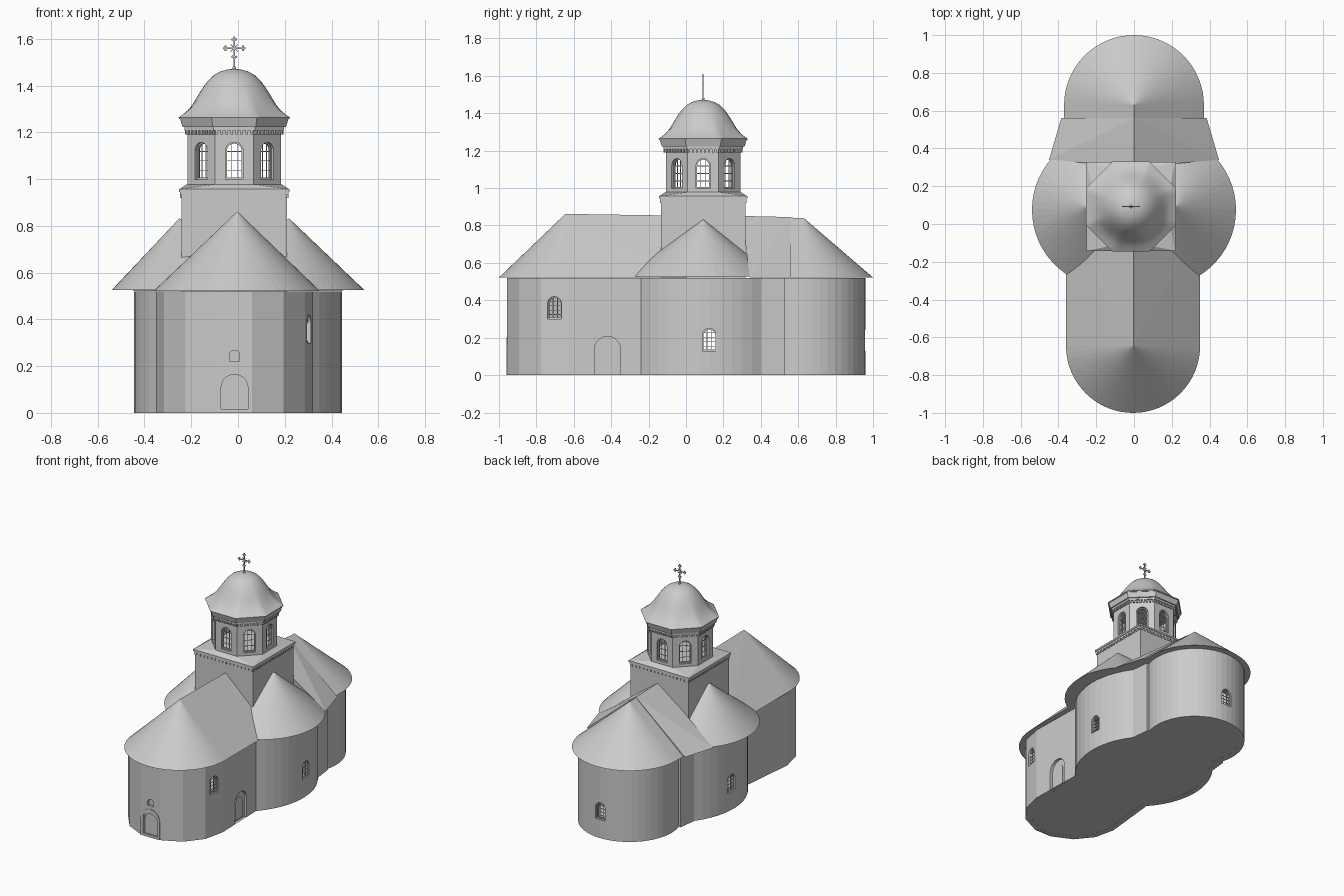
import bpy, bmesh, math
from mathutils import Matrix, Vector

if "Cube" in bpy.data.objects:
    bpy.data.objects.remove(bpy.data.objects["Cube"])

stone = bpy.data.materials.new("light_grey")
stone.diffuse_color = (0.6, 0.6, 0.6, 1)
stone.use_nodes = True
stone.node_tree.nodes["Principled BSDF"].inputs["Base Color"].default_value = stone.diffuse_color
sin, cos, rad = math.sin, math.cos, math.radians
TX, TY = -0.016, 0.092          # tower axis


def finish(name, bm):
    me = bpy.data.meshes.new(name)
    bm.to_mesh(me)
    bm.free()
    me.materials.append(stone)
    ob = bpy.data.objects.new(name, me)
    bpy.context.collection.objects.link(ob)
    return ob


def hull(name, pts):
    bm = bmesh.new()
    for p in pts:
        bm.verts.new(p)
    res = bmesh.ops.convex_hull(bm, input=bm.verts)
    junk = [g for g in res["geom_interior"] if isinstance(g, bmesh.types.BMVert)]
    bmesh.ops.delete(bm, geom=junk, context='VERTS')
    bmesh.ops.recalc_face_normals(bm, faces=bm.faces)
    return finish(name, bm)


def arc(cx, cy, r, a0, a1, n):
    return [(cx + r * cos(rad(a0 + (a1 - a0) * i / n)),
             cy + r * sin(rad(a0 + (a1 - a0) * i / n))) for i in range(n + 1)]


def lift(pts, z):
    return [(x, y, z) for x, y in pts]


def octagon(a, z):
    r = a / cos(math.pi / 8)
    return lift(arc(TX, TY, r, 22.5, 337.5, 7), z)


def square(h, z):
    return [(TX + i * h, TY + j * h, z) for i, j in ((-1, -1), (1, -1), (1, 1), (-1, 1))]


def tube(name, pts, z0, z1, thick):
    """Open-ended wall around a counter-clockwise outline, thickened inwards."""
    bm = bmesh.new()
    lo = [bm.verts.new((p[0], p[1], z0)) for p in pts]
    hi = [bm.verts.new((p[0], p[1], z1)) for p in pts]
    n = len(pts)
    for i in range(n):
        j = (i + 1) % n
        bm.faces.new((lo[i], lo[j], hi[j], hi[i]))
    ob = finish(name, bm)
    m = ob.modifiers.new("thickness", 'SOLIDIFY')
    m.thickness, m.offset, m.use_even_offset = thick, -1, True
    return ob


def place(loc, ang):             # local -y looks outward at angle ang
    return Matrix.Translation(loc) @ Matrix.Rotation(rad(ang), 4, 'Z')


def arch(w, h, z0=0.0, n=10):
    r = w / 2
    return [(-r, z0), (r, z0)] + [(r * cos(math.pi * i / n), h - r + r * sin(math.pi * i / n))
                                  for i in range(n + 1)]


def add_arch(bm, mat, w, h, y0, y1, z0=0.0):
    pts = arch(w, h, z0)
    a = [bm.verts.new(mat @ Vector((x, y0, z))) for x, z in pts]
    b = [bm.verts.new(mat @ Vector((x, y1, z))) for x, z in pts]
    n = len(pts)
    bm.faces.new(a)
    bm.faces.new(b[::-1])
    for i in range(n):
        j = (i + 1) % n
        bm.faces.new((a[j], a[i], b[i], b[j]))


def add_ring(bm, mat, w, h, t, y0, y1, z0=0.0):
    """Arched frame: outer size w x h, bar width t."""
    rings = []
    for pts in (arch(w, h, z0), arch(w - 2 * t, h - t, z0 + t)):
        for y in (y0, y1):
            rings.append([bm.verts.new(mat @ Vector((x, y, z))) for x, z in pts])
    of, ob_, inf, ib = rings
    n = len(of)
    for i in range(n):
        j = (i + 1) % n
        bm.faces.new((of[i], of[j], inf[j], inf[i]))
        bm.faces.new((ob_[j], ob_[i], ib[i], ib[j]))
        bm.faces.new((of[j], of[i], ob_[i], ob_[j]))
        bm.faces.new((inf[i], inf[j], ib[j], ib[i]))


def add_box(bm, mat, c, s):
    bmesh.ops.create_cube(bm, size=1, matrix=mat @ Matrix.Translation(c) @ Matrix.Diagonal((*s, 1)))


def add_window(bm, mat, w, h, rows, y):
    add_ring(bm, mat, w + 0.004, h + 0.002, 0.008, y, y + 0.01)
    for k in (-1, 1):
        add_box(bm, mat, (k * w / 6, y + 0.005, h / 2), (0.003, 0.004, h * 0.93))
    for k in range(1, rows):
        add_box(bm, mat, (0, y + 0.005, h * k / rows), (w, 0.004, 0.003))


def cut(ob, bm):
    bmesh.ops.recalc_face_normals(bm, faces=bm.faces)
    cutter = finish("opening_cutter", bm)
    cutter.hide_render = True
    m = ob.modifiers.new("openings", 'BOOLEAN')
    m.object, m.operation, m.solver = cutter, 'DIFFERENCE', 'EXACT'
    bpy.context.view_layer.objects.active = ob
    for name in [m.name for m in ob.modifiers]:
        bpy.ops.object.modifier_apply(modifier=name)
    bpy.data.objects.remove(cutter)


# Body walls: faceted front end, two side lobes, round rear apse
def half(s):
    pts = [(-0.015 + s * 0.335 * sin(rad(a)), -0.63 - 0.335 * cos(rad(a)))
           for a in (12.86, 38.57, 64.29, 90)]
    pts += [(s * x, y) for x, y in arc(-0.055, 0.1, 0.5, -43, 37, 12)]
    pts += [(s * 0.33, 0.53), (s * 0.314, 0.53)]
    return pts + [(s * x, y) for x, y in arc(0, 0.63, 0.33, -15, 90, 14)]


outline = half(1) + half(-1)[:-1][::-1]
walls = tube("body_walls", outline, 0, 0.52, 0.04)
bm = bmesh.new()
bm.faces.new([bm.verts.new((x, y, 0.001)) for x, y in outline])
finish("floor", bm)

# Wall openings: four windows, two doors, a niche
front, side = place((-0.015, -0.9566, 0), 0), place((0.321, -0.42, 0), 90)
wins = [place((0.303, -0.703, 0.30), 77.1), place((0.4445, 0.125, 0.13), 90),
        place((-0.4445, 0.125, 0.13), -90), place((0, 0.96, 0.13), 180)]
bm = bmesh.new()
for m in wins:
    add_arch(bm, m, 0.076, 0.12, -0.06, 0.07)
add_arch(bm, front, 0.115, 0.165, -0.06, 0.07, -0.01)
add_arch(bm, front, 0.044, 0.268, -0.06, 0.07, 0.222)
add_arch(bm, side, 0.14, 0.207, -0.06, 0.07, -0.01)
cut(walls, bm)

bm = bmesh.new()
for m in wins:
    add_window(bm, m, 0.076, 0.12, 5, 0.012)
finish("body_windows", bm)

bm = bmesh.new()
add_arch(bm, front, 0.13, 0.175, 0.02, 0.03)
add_arch(bm, front, 0.055, 0.275, 0.015, 0.025, 0.215)
add_ring(bm, front, 0.148, 0.2, 0.017, -0.004, 0.01, -0.0)
add_arch(bm, side, 0.15, 0.215, 0.025, 0.035)
add_arch(bm, side, 0.08, 0.165, 0.02, 0.03, 0.01)
finish("doors", bm)

# Roofs
E = 0.522
hull("nave_roof", lift(arc(-0.005, -0.645, 0.355, 180, 360, 32), E)
     + [(-0.36, 0, E), (0.35, 0, E), (-0.003, -0.645, 0.862), (-0.003, 0, 0.852)])
hull("apse_roof", lift(arc(0, 0.63, 0.37, 0, 180, 32), E)
     + [(-0.37, 0.45, E), (0.37, 0.45, E), (0, 0.63, 0.84), (0, 0.3, 0.848)])
hull("rear_roof", [(s * x, y, E) for s in (-1, 1) for x, y in ((0.385, 0.56), (0.45, 0.34))]
     + [(0, 0.56, 0.845), (0, 0.3, 0.851)])
for s, side_name in ((-1, "left"), (1, "right")):
    hull(side_name + "_lobe_roof", lift(arc(s * 0.13, 0.075, 0.41, 0, 354, 59), E + 0.004)
         + [(TX + s * 0.235, TY, 0.832)])

# Tower base with dentil cornice and low skirt roof
hull("tower_base", square(0.226, 0.5) + square(0.226, 0.945))
hull("tower_cornice", square(0.232, 0.934) + square(0.232, 0.946))
hull("tower_slab", square(0.236, 0.945) + square(0.236, 0.957))
hull("tower_skirt_roof", square(0.234, 0.957) + octagon(0.203, 0.978))
bm = bmesh.new()
for a in range(0, 360, 90):
    for k in range(16):
        add_box(bm, place((TX, TY, 0), a), (-0.218 + 0.436 * k / 15, -0.227, 0.928), (0.015, 0.01, 0.018))
finish("tower_dentils", bm)

# Octagonal drum with arched windows on each face
A = 0.2
drum = tube("drum", octagon(A, 0), 0.96, 1.215, 0.03)
faces = [place((TX + A * sin(rad(a)), TY - A * cos(rad(a)), 0.998), a) for a in range(0, 360, 45)]
bm = bmesh.new()
for m in faces:
    add_arch(bm, m, 0.076, 0.16, -0.04, 0.05)
cut(drum, bm)
bm = bmesh.new()
for m in faces:
    add_window(bm, m, 0.076, 0.16, 4, 0.012)
finish("drum_windows", bm)
bm = bmesh.new()
for m in faces:
    for k in range(8):
        add_box(bm, m, (-0.075 + 0.15 * k / 7, -0.003, 0.203), (0.011, 0.016, 0.02))
finish("drum_dentils", bm)
hull("drum_band", octagon(0.213, 1.208) + octagon(0.213, 1.225))
hull("drum_cornice", octagon(0.221, 1.222) + octagon(0.232, 1.258))

# Bell-shaped dome blending from octagon to circle
profile = [(0.236, 1.258, 1), (0.238, 1.264, 1), (0.22, 1.277, 1), (0.2, 1.293, 0.85),
           (0.18, 1.317, 0.55), (0.16, 1.35, 0.25), (0.138, 1.386, 0.08), (0.115, 1.418, 0),
           (0.087, 1.445, 0), (0.058, 1.461, 0), (0.028, 1.469, 0)]
N = 64
bm = bmesh.new()
rings = []
for r, z, b in profile:
    ring = []
    for i in range(N):
        t = 360 * i / N
        q = r * (1 - b + b / cos(rad((t + 22.5) % 45 - 22.5)))
        ring.append(bm.verts.new((TX + q * sin(rad(t)), TY - q * cos(rad(t)), z)))
    rings.append(ring)
for lo, hi in zip(rings, rings[1:]):
    for i in range(N):
        j = (i + 1) % N
        bm.faces.new((lo[i], lo[j], hi[j], hi[i]))
top = bm.verts.new((TX, TY, 1.472))
for i in range(N):
    bm.faces.new((rings[-1][i], rings[-1][(i + 1) % N], top))
bm.faces.new(rings[0][::-1])
dome = finish("dome", bm)
bpy.ops.object.select_all(action='DESELECT')
dome.select_set(True)
bpy.context.view_layer.objects.active = dome
bpy.ops.object.shade_smooth_by_angle(angle=rad(35))

# Cross with trefoil ends and diagonal rays
bm = bmesh.new()
C = Matrix.Translation((TX, TY, 1.56))
add_box(bm, C, (0, 0, -0.022), (0.006, 0.005, 0.144))
add_box(bm, C, (0, 0, 0), (0.08, 0.005, 0.006))
bmesh.ops.create_uvsphere(bm, u_segments=12, v_segments=8, radius=0.008,
                          matrix=C @ Matrix.Translation((0, 0, -0.085)))
for k in range(4):
    R = C @ Matrix.Rotation(rad(90 * k), 4, 'Y')
    add_box(bm, R @ Matrix.Rotation(rad(45), 4, 'Y'), (0.011, 0, 0), (0.022, 0.003, 0.003))
    for dx, dz in ((0.044, 0), (0.037, 0.008), (0.037, -0.008)):
        bmesh.ops.create_cone(bm, cap_ends=True, segments=10, radius1=0.005, radius2=0.005, depth=0.005,
                              matrix=R @ Matrix.Translation((dx, 0, dz)) @ Matrix.Rotation(rad(90), 4, 'X'))
finish("roof_cross", bm)
